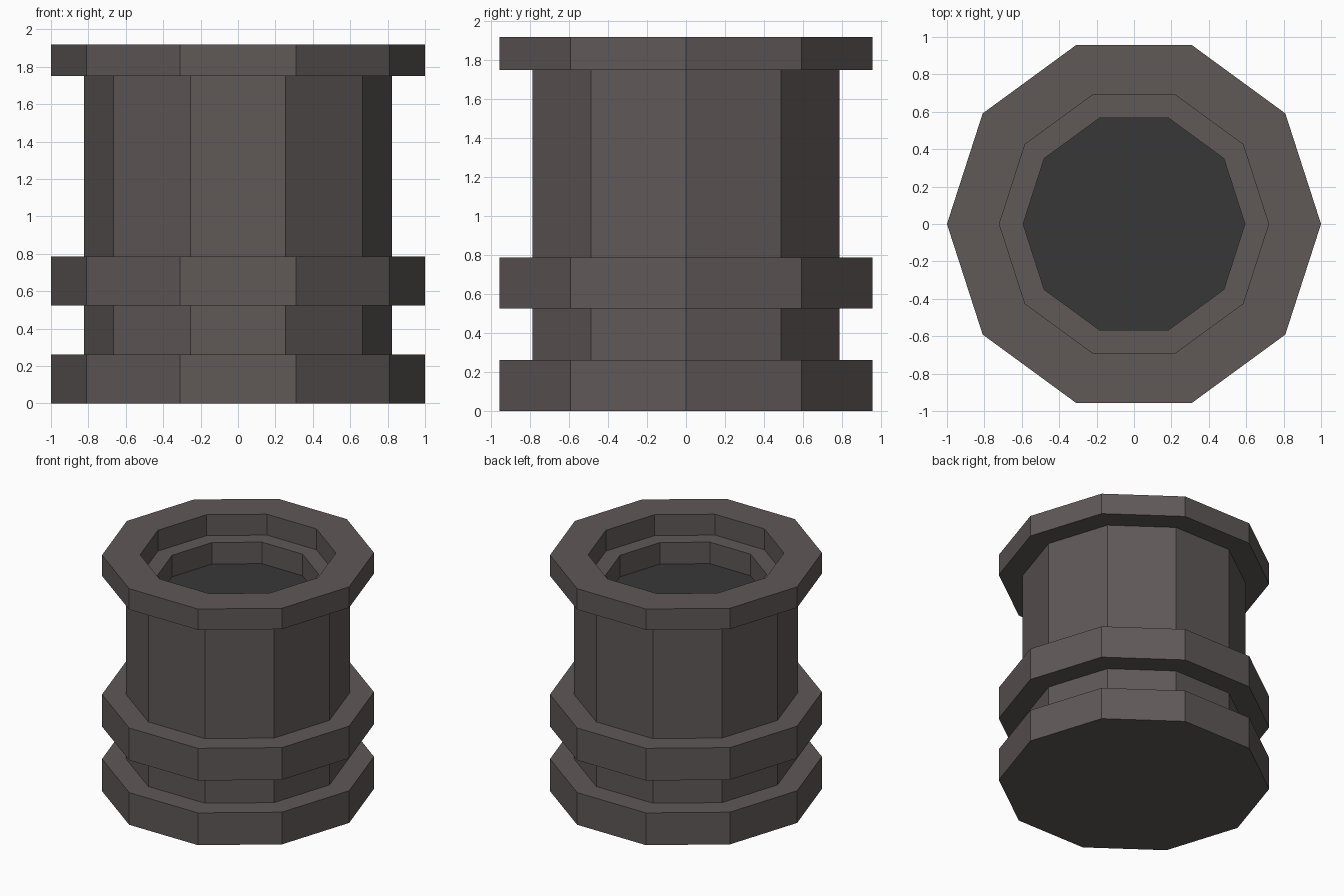
import bpy
import bmesh
from math import cos, sin, tau

cube = bpy.data.objects.get("Cube")
if cube:
    bpy.data.objects.remove(cube, do_unlink=True)

SIDES = 10
DEPTH = 1.006  # slight stretch front to back
FLANGE, WAIST, MOUTH, BORE = 1.0, 0.824, 0.72, 0.593
TOP, LEDGE, FLOOR = 1.92, 1.75, 1.575


def make_material(name, colour):
    mat = bpy.data.materials.new(name)
    mat.use_nodes = True
    mat.diffuse_color = colour
    mat.node_tree.nodes["Principled BSDF"].inputs["Base Color"].default_value = colour
    return mat


def lathe(name, profile, mat, cap_start=False):
    """Sweep (radius, height) points around z with flat sides."""
    bm = bmesh.new()
    rings = []
    for radius, z in profile:
        rings.append([bm.verts.new((radius * cos(tau * i / SIDES),
                                    radius * sin(tau * i / SIDES) * DEPTH, z))
                      for i in range(SIDES)])
    for low, high in zip(rings, rings[1:]):
        for i in range(SIDES):
            j = (i + 1) % SIDES
            bm.faces.new((low[i], low[j], high[j], high[i]))
    if cap_start:
        bm.faces.new(rings[0][::-1])
    mesh = bpy.data.meshes.new(name)
    bm.to_mesh(mesh)
    bm.free()
    mesh.materials.append(mat)
    obj = bpy.data.objects.new(name, mesh)
    bpy.context.collection.objects.link(obj)
    return obj


metal = make_material("warm dark grey", (0.115, 0.099, 0.097, 1))
dark = make_material("charcoal", (0.039, 0.039, 0.039, 1))

# Outer shell: base flange, neck, middle flange, barrel, top flange, stepped mouth
lathe("barrel_body", [
    (FLANGE, 0), (FLANGE, 0.262),
    (WAIST, 0.262), (WAIST, 0.525),
    (FLANGE, 0.525), (FLANGE, 0.787),
    (WAIST, 0.787), (WAIST, LEDGE),
    (FLANGE, LEDGE), (FLANGE, TOP),
    (MOUTH, TOP), (MOUTH, LEDGE),
    (BORE, LEDGE), (BORE, FLOOR),
], metal, cap_start=True)

# Dark floor closing the mouth, facing up
floor = lathe("mouth_floor", [(BORE, FLOOR)], dark, cap_start=True)
floor.data.flip_normals()
